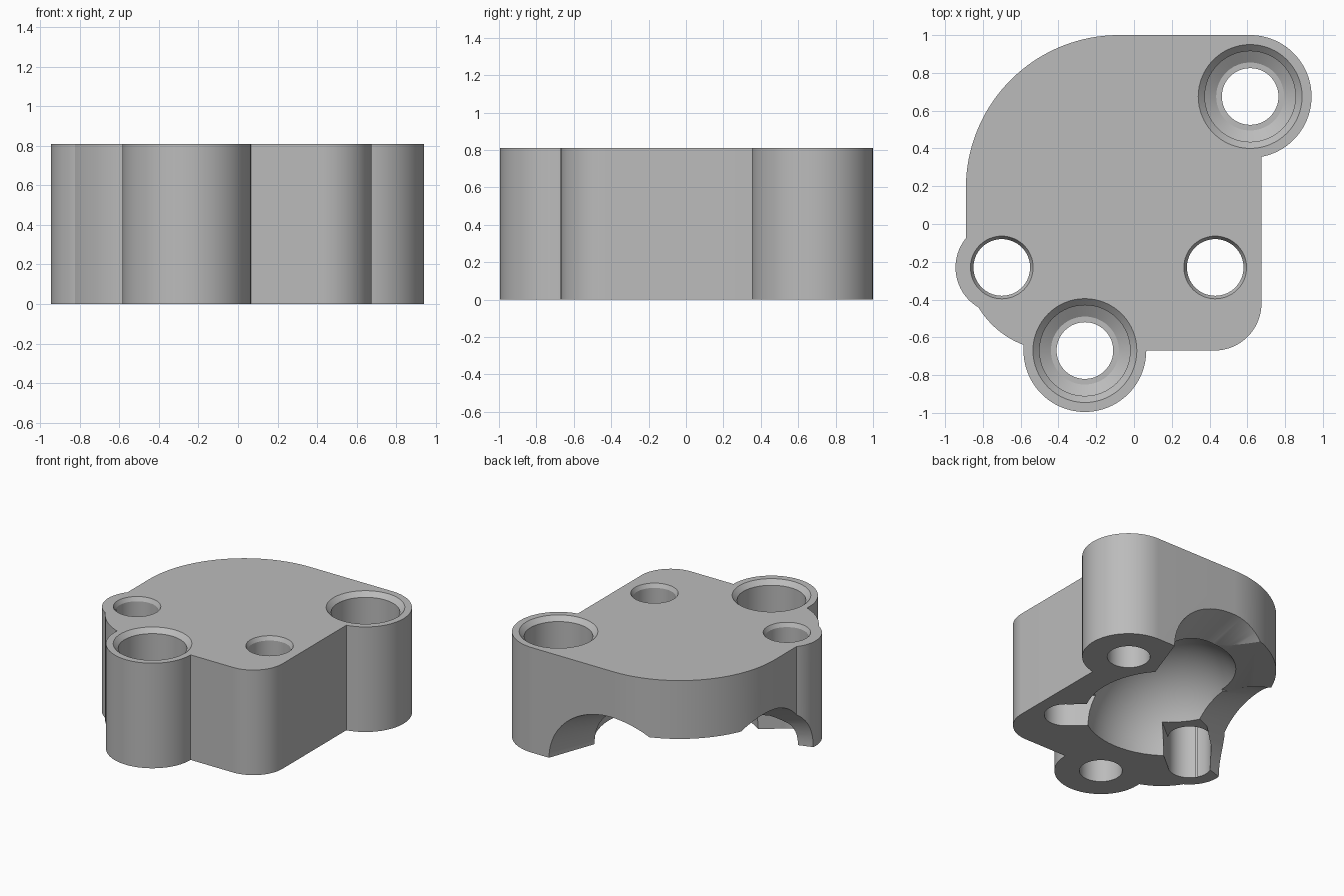
import bpy, bmesh, math
from mathutils import Matrix, Vector

cube = bpy.data.objects.get("Cube")
if cube:
    bpy.data.objects.remove(cube, do_unlink=True)

HEIGHT = 0.81
DOME = Vector((-0.11, 0.25, 0))

grey = bpy.data.materials.new("machined_grey")
grey.use_nodes = True
grey.diffuse_color = (0.5, 0.5, 0.5, 1)
grey.node_tree.nodes["Principled BSDF"].inputs["Base Color"].default_value = (0.5, 0.5, 0.5, 1)


def make_object(name, bm):
    bmesh.ops.recalc_face_normals(bm, faces=bm.faces)
    mesh = bpy.data.meshes.new(name)
    bm.to_mesh(mesh)
    bm.free()
    mesh.materials.append(grey)
    obj = bpy.data.objects.new(name, mesh)
    bpy.context.collection.objects.link(obj)
    return obj


def prism(name, outline, low, high):
    bm = bmesh.new()
    face = bm.faces.new([bm.verts.new((x, y, low)) for x, y in outline])
    geom = bmesh.ops.extrude_face_region(bm, geom=[face])["geom"]
    verts = [v for v in geom if isinstance(v, bmesh.types.BMVert)]
    bmesh.ops.translate(bm, vec=(0, 0, high - low), verts=verts)
    return make_object(name, bm)


def arc(cx, cy, r, start, end, steps=24):
    angles = [math.radians(start + (end - start) * i / steps) for i in range(steps + 1)]
    return [(cx + r * math.cos(a), cy + r * math.sin(a)) for a in angles]


def turned(name, profile, steps=64):
    """Closed solid of revolution about z from (radius, height) points."""
    bm = bmesh.new()
    rings = [[bm.verts.new((x, y, z)) for x, y in arc(0, 0, r, 0, 360, steps)[:-1]]
             for r, z in profile]
    for a, b in zip(rings, rings[1:]):
        for i in range(steps):
            j = (i + 1) % steps
            bm.faces.new((a[i], a[j], b[j], b[i]))
    bm.faces.new(rings[0])
    bm.faces.new(rings[-1])
    return make_object(name, bm)


def combine(target, tool, operation):
    mod = target.modifiers.new(operation.lower(), "BOOLEAN")
    mod.operation = operation
    mod.solver = "EXACT"
    mod.object = tool
    bpy.context.view_layer.objects.active = target
    bpy.ops.object.modifier_apply(modifier=mod.name)
    bpy.data.objects.remove(tool, do_unlink=True)


# Main block with four different corners
outline = (arc(-0.08, 0.19, 0.81, 180, 90, 40)
           + [(0.675, 1.0), (0.675, -0.42)]
           + arc(0.425, -0.42, 0.25, 0, -90)
           + arc(-0.42, -0.20, 0.47, -90, -180))
# The back corner blends into the round boss
outline[41:42] = arc(0.615, 0.675, 0.325, 90, 60, 8) + [(0.675, 0.5)]
housing = prism("housing", outline, 0, HEIGHT)

# Round bosses
BOLTS = [(0.615, 0.675), (-0.26, -0.67)]
PINS = [(-0.70, -0.23), (0.43, -0.23)]
for (x, y), r in zip(BOLTS + PINS[:1], (0.325, 0.325, 0.245)):
    boss = turned("boss", [(r, 0), (r, HEIGHT)], 80)
    boss.data.transform(Matrix.Translation((x, y, 0)))
    combine(housing, boss, "UNION")

# Domed cavity underneath
bm = bmesh.new()
bmesh.ops.create_uvsphere(bm, u_segments=64, v_segments=32, radius=0.59,
                          matrix=Matrix.Translation(DOME))
combine(housing, make_object("dome_cutter", bm), "DIFFERENCE")

# Relief between the two flared openings
relief = prism("relief_cutter", [(-0.1, 0.27), (-0.1, 1.3), (-1.3, 1.3), (-1.3, 0.27)], -0.2, 0.36)
combine(housing, relief, "DIFFERENCE")


# Flared openings through the back and the side
def flare(origin, direction, near, far, length, height_scale):
    cone = turned("flare_cutter", [(near, 0), (far, length)], 96)
    turn = Vector((0, 0, 1)).rotation_difference(Vector(direction)).to_matrix().to_4x4()
    squash = Matrix.Scale(height_scale, 4, (0, 0, 1))
    cone.data.transform(Matrix.Translation(origin) @ squash @ turn)
    combine(housing, cone, "DIFFERENCE")


flare((-0.06, 0.25, 0), (0, 1, 0), 0.26, 0.60, 0.95, 0.86)
flare((-0.11, 0.28, 0), (-1, 0, 0), 0.22, 0.52, 0.95, 0.94)

# Counterbored bolt holes
for x, y in BOLTS:
    bore = turned("bolt_cutter", [(0.15, -0.1), (0.15, 0.40), (0.18, 0.40), (0.24, 0.44),
                                  (0.24, HEIGHT - 0.035), (0.275, HEIGHT), (0.275, 1)])
    bore.data.transform(Matrix.Translation((x, y, 0)))
    combine(housing, bore, "DIFFERENCE")

# Chamfered pin holes, each with a slot running into the dome
for x, y in PINS:
    pin = turned("pin_cutter", [(0.15, -0.1), (0.15, HEIGHT - 0.03), (0.166, HEIGHT), (0.166, 1)])
    pin.data.transform(Matrix.Translation((x, y, 0)))
    combine(housing, pin, "DIFFERENCE")
    to_dome = (DOME - Vector((x, y, 0))).normalized()
    side = Vector((-to_dome.y, to_dome.x, 0)) * 0.148
    start, end = Vector((x, y, 0)), Vector((x, y, 0)) + to_dome * 0.4
    corners = [start + side, end + side, end - side, start - side]
    combine(housing, prism("slot_cutter", [c.xy for c in corners], -0.2, 0.24), "DIFFERENCE")

bpy.ops.object.select_all(action="DESELECT")
housing.select_set(True)
bpy.context.view_layer.objects.active = housing
bpy.ops.object.shade_smooth_by_angle(angle=math.radians(25))
